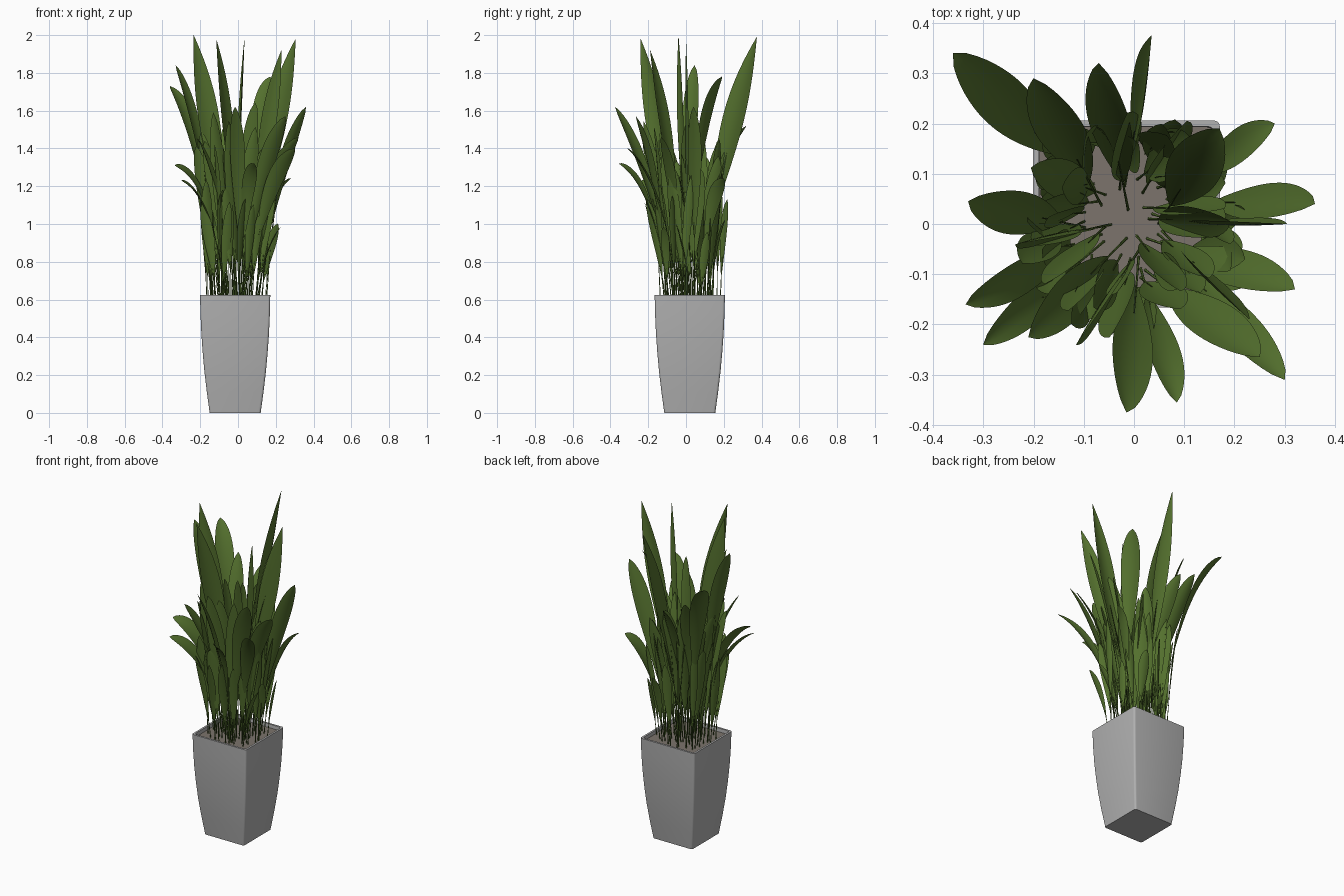
import bpy, math, random
from mathutils import Vector

if "Cube" in bpy.data.objects:
    bpy.data.objects.remove(bpy.data.objects["Cube"])

random.seed(11)
CX, CY = -0.015, 0.02          # pot centre
SOIL_Z = 0.603


def material(name, rgb):
    m = bpy.data.materials.new(name)
    m.diffuse_color = (*rgb, 1)
    m.use_nodes = True
    m.node_tree.nodes["Principled BSDF"].inputs["Base Color"].default_value = m.diffuse_color
    return m


GREEN = material("leaf green", (0.088, 0.162, 0.027))
GREY = material("pot grey", (0.44, 0.44, 0.44))
BROWN = material("soil brown", (0.20, 0.175, 0.15))


def make(name, verts, faces, mat, angle=35):
    me = bpy.data.meshes.new(name)
    me.from_pydata(verts, [], faces)
    me.materials.append(mat)
    me.shade_smooth()
    me.set_sharp_from_angle(angle=math.radians(angle))
    ob = bpy.data.objects.new(name, me)
    bpy.context.collection.objects.link(ob)
    return ob


def rounded_square(half, z, r=0.012, seg=4):
    pts = []
    for q in range(4):
        a0 = q * math.pi / 2
        sx = 1 if q in (0, 3) else -1
        sy = 1 if q in (0, 1) else -1
        for i in range(seg + 1):
            a = a0 + i / seg * math.pi / 2
            pts.append((CX + sx * (half - r) + r * math.cos(a),
                        CY + sy * (half - r) + r * math.sin(a), z))
    return pts


def loft(rings):
    n = len(rings[0])
    verts = [p for ring in rings for p in ring]
    faces = [(k * n + i, k * n + (i + 1) % n, (k + 1) * n + (i + 1) % n, (k + 1) * n + i)
             for k in range(len(rings) - 1) for i in range(n)]
    return verts, faces, n


# Pot: bulging tapered square shell with a thin rim
profile = [(0.135, 0), (0.150, 0.11), (0.163, 0.22), (0.172, 0.32),
           (0.179, 0.42), (0.184, 0.53), (0.186, 0.625),
           (0.174, 0.625), (0.172, 0.59)]
verts, faces, n = loft([rounded_square(h, z) for h, z in profile])
faces.append(tuple(reversed(range(n))))
make("pot", verts, faces, GREY)

# Soil
make("soil", rounded_square(0.173, SOIL_Z), [tuple(range(n))], BROWN)


def leaf(name, base, tip, width, arch, roll, start=0.25, blunt=True):
    """Thin stem and blade along one curve; arch bends the tip over, roll turns the blade."""
    base, tip = Vector(base), Vector(tip)
    d = Vector((tip.x - base.x, tip.y - base.y, 0))
    mid = base + d * 0.32
    mid.z = base.z + arch * (tip.z - base.z)
    d.normalize()
    flat = Vector((-d.y, d.x, 0))
    power, shape = (0.65, 1.35) if blunt else (0.95, 1.15)

    def frame(t):
        p = base * (1 - t) ** 2 + mid * 2 * t * (1 - t) + tip * t * t
        tan = ((mid - base) * (1 - t) + (tip - mid) * t).normalized()
        nor = flat.cross(tan)
        side = flat * math.cos(roll) + nor * math.sin(roll)
        return p, side, side.cross(tan)

    # stem
    rings = []
    for k in range(9):
        t = k / 8 * (start + 0.2)
        p, s, nn = frame(t)
        r = 0.003 * (1 - 0.6 * k / 8)
        rings.append([p + (s * math.cos(a) + nn * math.sin(a)) * r
                      for a in (i * math.tau / 5 for i in range(5))])
    verts, faces, _ = loft(rings)
    # blade, slightly cupped
    rows, o = 20, len(verts)
    for k in range(rows + 1):
        v = k / rows
        p, s, nn = frame(start + (1 - start) * v)
        w = max(width * abs(math.sin(math.pi * v ** shape)) ** power, 0.0005)
        for u in (-1, -0.5, 0, 0.5, 1):
            verts.append(p + s * (u * w) - nn * (0.22 * w * (u * u - 0.4)))
    for k in range(rows):
        for i in range(4):
            a = o + k * 5 + i
            faces.append((a, a + 1, a + 6, a + 5))
    return make(name, verts, faces, GREEN, 80)


# Main leaves: tip x, y, z, half width, arch, roll
main = [
    (0.305, 0.00, 1.98, .057, .55, 1.5), (-0.115, -0.24, 1.98, .057, .55, 1.5),
    (-0.235, -0.04, 2.0, .057, .55, 1.5), (0.035, 0.375, 1.99, .057, .55, 1.3),
    (0.23, -0.19, 1.92, .05, .6, 1.4), (-0.33, 0.045, 1.84, .047, .72, .3),
    (-0.36, 0.34, 1.73, .052, .85, 0), (0.17, 0.19, 1.78, .054, .85, 0),
    (0.36, 0.04, 1.62, .048, .65, .7), (-0.015, -0.375, 1.62, .047, .65, .5),
    (0.25, -0.265, 1.57, .05, .7, .5), (-0.07, 0.32, 1.52, .046, .75, .5),
    (-0.20, 0.29, 1.58, .05, .7, .4), (0.32, -0.13, 1.46, .048, .75, .6),
    (0.30, -0.31, 1.40, .045, .8, .6), (-0.335, -0.16, 1.31, .044, .95, .7),
    (-0.30, -0.24, 1.23, .04, .9, .6), (0.085, -0.355, 1.32, .038, .9, .6),
    (0.28, 0.20, 1.24, .038, .9, .6), (-0.21, -0.225, 1.45, .045, .7, .5),
]
for i, (x, y, z, w, arch, roll) in enumerate(main):
    base = (x * 0.2 + random.uniform(-.04, .04), y * 0.2 + random.uniform(-.04, .04), SOIL_Z)
    leaf(f"main_leaf_{i + 1:02d}", base, (x, y, z), w, arch, roll, blunt=roll < 1)


def ring_of_leaves(name, count, base_r, out, height, width):
    """Scatter leaves around the pot; ranges are (low, high)."""
    for i in range(count):
        a = i * 2.39996
        rb = random.uniform(*base_r)
        rt = rb + random.uniform(*out)
        b = a + random.uniform(-0.35, 0.35)
        base = (CX + rb * math.cos(a), CY + rb * math.sin(a), SOIL_Z)
        tip = (rt * math.cos(b), rt * math.sin(b), random.uniform(*height))
        leaf(f"{name}_{i + 1:02d}", base, tip, random.uniform(*width),
             random.uniform(.45, .75), random.uniform(-1.2, 1.2), 0.17)


# Middle, inner and low outer leaves filling the clump
ring_of_leaves("middle_leaf", 14, (.03, .1), (.1, .18), (1.35, 1.66), (.038, .047))
ring_of_leaves("inner_leaf", 26, (.08, .15), (.05, .11), (1.15, 1.52), (.03, .042))
ring_of_leaves("outer_leaf", 22, (.12, .175), (.04, .09), (.95, 1.3), (.022, .034))
